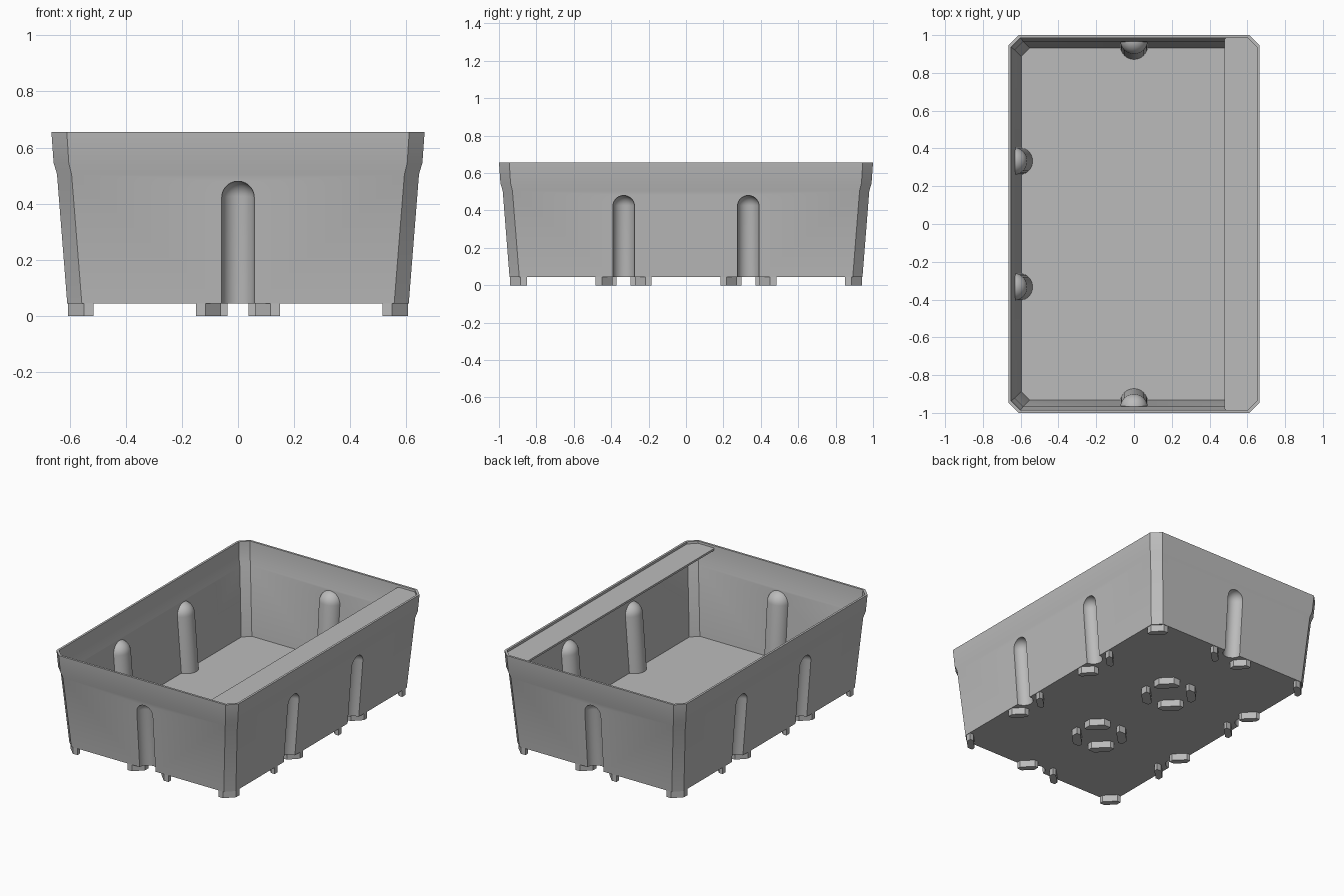
import bpy, bmesh, math
from mathutils import Vector, Matrix

cube = bpy.data.objects.get("Cube")
if cube:
    bpy.data.objects.remove(cube, do_unlink=True)

grey = bpy.data.materials.new("light_grey_plastic")
grey.use_nodes = True
colour = (0.5, 0.5, 0.5, 1)
grey.diffuse_color = colour
grey.node_tree.nodes["Principled BSDF"].inputs["Base Color"].default_value = colour

SLOPE = 0.079      # outward lean of the walls
BASE = 0.605       # half width at ground level
EXTRA = 0.335      # half length minus half width
BOTTOM = 0.045     # underside of the tray


def finish(name, bm):
    bmesh.ops.recalc_face_normals(bm, faces=bm.faces)
    mesh = bpy.data.meshes.new(name)
    bm.to_mesh(mesh)
    bm.free()
    mesh.materials.append(grey)
    ob = bpy.data.objects.new(name, mesh)
    bpy.context.collection.objects.link(ob)
    return ob


def octagon(h, c):
    """Rectangle outline with cut corners."""
    l = h + EXTRA
    return [(h, -l + c), (h, l - c), (h - c, l), (-h + c, l),
            (-h, l - c), (-h, -l + c), (-h + c, -l), (h - c, -l)]


def loft(bm, rings):
    """Closed solid through outlines given as (z, points)."""
    loops = [[bm.verts.new((x, y, z)) for x, y in pts] for z, pts in rings]
    n = len(loops[0])
    for a, b in zip(loops, loops[1:]):
        for i in range(n):
            j = (i + 1) % n
            bm.faces.new((a[i], a[j], b[j], b[i]))
    bm.faces.new(loops[0][::-1])
    bm.faces.new(loops[-1])


def tray_solid(name, inset, z0, z1):
    bm = bmesh.new()
    levels = [(z0, BASE + SLOPE * z0, 0.052), (0.505, 0.645, 0.052),
              (0.545, 0.657, 0.054), (z1, 0.665, 0.055)]
    loft(bm, [(z, octagon(h - inset, c - inset * 0.5)) for z, h, c in levels])
    return finish(name, bm)


def capsule(r, dx, dy, offset):
    """Round-topped post leaning with the wall it sits on."""
    zc = 0.422
    bm = bmesh.new()
    steps = 10
    prof = [(0, -0.6), (r, -0.6)]
    prof += [(r * math.cos(t), r * math.sin(t))
             for t in (math.pi / 2 * i / steps for i in range(steps))] + [(0, r)]
    vs = [bm.verts.new((x, 0, z)) for x, z in prof]
    es = [bm.edges.new(p) for p in zip(vs, vs[1:])]
    bmesh.ops.spin(bm, geom=vs + es, cent=(0, 0, 0), axis=(0, 0, 1),
                   angle=math.tau, steps=40)
    bmesh.ops.remove_doubles(bm, verts=bm.verts, dist=1e-5)
    wall = BASE + SLOPE * zc + (EXTRA if dy else 0)
    pos = Vector((dx * wall, dy * wall + offset, zc))
    lean = Vector((0, 0, 1)).rotation_difference(Vector((dx * SLOPE, dy * SLOPE, 1)))
    bm.transform(Matrix.Translation(pos) @ lean.to_matrix().to_4x4())
    ob = finish("groove_cutter", bm)
    ob.hide_render = True
    return ob


def cut(target, tool):
    mod = target.modifiers.new("cut", 'BOOLEAN')
    mod.operation = 'DIFFERENCE'
    mod.solver = 'EXACT'
    mod.object = tool
    bpy.context.view_layer.objects.active = target
    bpy.ops.object.modifier_apply(modifier=mod.name)
    bpy.data.objects.remove(tool, do_unlink=True)


# Tray: hollow tapered box with grooves pressed in from outside
GROOVES = [(0, -1, 0), (0, 1, 0)] + [(sx, 0, y) for sx in (1, -1) for y in (0.333, -0.333)]
tray = tray_solid("tray", 0, BOTTOM, 0.655)
cavity = tray_solid("cavity_cutter", 0.013, 0.06, 0.675)
for g in GROOVES:
    cut(cavity, capsule(0.073, *g))
cut(tray, cavity)
for g in GROOVES:
    cut(tray, capsule(0.058, *g))

# Label ledge just under the rim on one long side
bm = bmesh.new()
inner, outer, l, c = 0.48, 0.655, 0.988, 0.05
ledge = [(inner, -l + 0.01), (inner + 0.01, -l), (outer - c, -l), (outer, -l + c),
         (outer, l - c), (outer - c, l), (inner + 0.01, l), (inner, l - 0.01)]
loft(bm, [(z, ledge) for z in (0.628, 0.641)])
shelf = finish("label_ledge", bm)

# Feet: cut-corner blocks around each junction of the grid
bm = bmesh.new()
for gx in (-1, 0, 1):
    for gy in (-3, -1, 1, 3):
        near, cut_at = (0.037, 0.12) if gx == 0 and abs(gy) == 1 else (0.06, 0.116)
        far, blunt = 0.15, 0.085
        foot = [(cut_at, near), (far, near), (far, blunt),
                (blunt, far), (near, far), (near, cut_at)]
        for sx in (-1, 1):
            for sy in (-1, 1):
                # Skip feet that would lie outside the tray
                if gx * sx > 0 or gy * sy == 3:
                    continue
                cx, cy = gx * 0.665, gy / 3
                pts = [(cx + sx * u, cy + sy * v) for u, v in foot]
                loft(bm, [(0, pts), (BOTTOM + 0.005, pts)])
feet = finish("feet", bm)

bpy.ops.object.select_all(action='DESELECT')
tray.select_set(True)
bpy.context.view_layer.objects.active = tray
bpy.ops.object.shade_smooth_by_angle(angle=math.radians(30))
